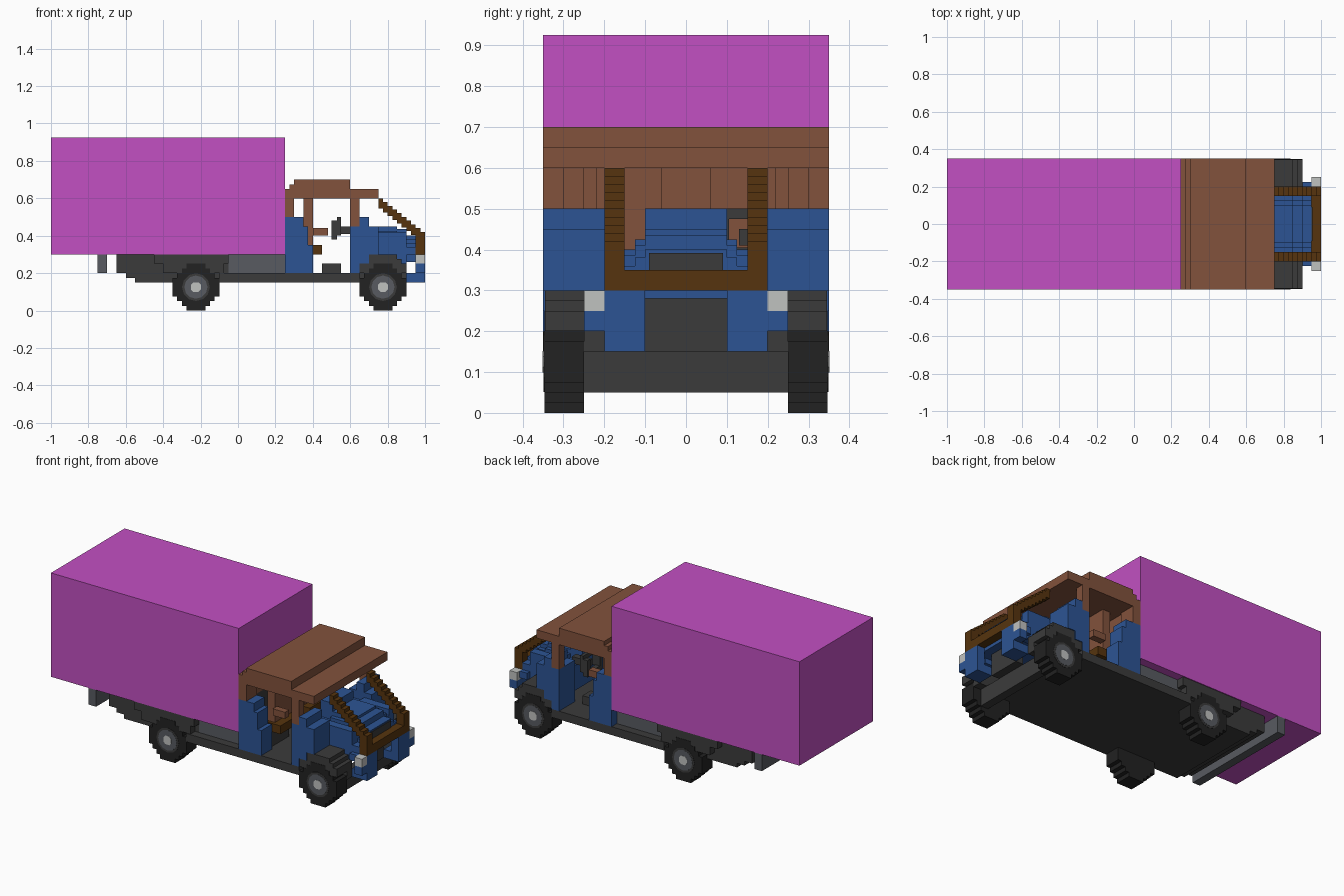
import bpy, bmesh, math

cube = bpy.data.objects.get("Cube")
if cube:
    bpy.data.objects.remove(cube, do_unlink=True)


def material(name, rgb):
    lin = [((c / 255 + 0.055) / 1.055) ** 2.4 if c > 10 else c / 3294 for c in rgb] + [1]
    m = bpy.data.materials.new(name)
    m.use_nodes = True
    m.diffuse_color = lin
    m.node_tree.nodes["Principled BSDF"].inputs["Base Color"].default_value = lin
    return m


MAGENTA = material("magenta", (194, 80, 194))
BROWN = material("brown", (130, 82, 60))
DARK_BROWN = material("dark brown", (86, 52, 14))
BLUE = material("blue", (44, 84, 148))
CHARCOAL = material("charcoal", (59, 59, 59))
RUBBER = material("rubber black", (34, 34, 34))
STEEL = material("steel grey", (88, 91, 97))
LIGHT = material("light grey", (192, 194, 192))


def finish(name, bm, mat):
    bmesh.ops.recalc_face_normals(bm, faces=bm.faces)
    me = bpy.data.meshes.new(name)
    bm.to_mesh(me)
    bm.free()
    me.materials.append(mat)
    ob = bpy.data.objects.new(name, me)
    bpy.context.collection.objects.link(ob)
    return ob


def boxes(name, mat, *specs, mirror=False):
    """Object of blocks (x0, x1, y0, y1, z0, z1), optionally mirrored across y."""
    bm = bmesh.new()
    specs = list(specs)
    if mirror:
        specs += [(a, b, -d, -c, e, f) for a, b, c, d, e, f in specs]
    for x0, x1, y0, y1, z0, z1 in specs:
        vs = bmesh.ops.create_cube(bm, size=1)["verts"]
        for v in vs:
            v.co = ((x0 + x1) / 2 + v.co.x * (x1 - x0),
                    (y0 + y1) / 2 + v.co.y * (y1 - y0),
                    (z0 + z1) / 2 + v.co.z * (z1 - z0))
    return finish(name, bm, mat)


def prism(name, mat, profile, y0, y1):
    """Extrude an (x, z) profile from y0 to y1."""
    bm = bmesh.new()
    face = bm.faces.new([bm.verts.new((x, y0, z)) for x, z in profile])
    ext = bmesh.ops.extrude_face_region(bm, geom=[face])["geom"]
    bmesh.ops.translate(bm, vec=(0, y1 - y0, 0),
                        verts=[g for g in ext if isinstance(g, bmesh.types.BMVert)])
    return finish(name, bm, mat)


def pair(name, mat, profile, y0, y1):
    prism("left_" + name, mat, profile, y0, y1)
    prism("right_" + name, mat, profile, -y1, -y0)


def stepped_disc(cx, cz, quarter):
    """Mirror a quarter outline of steps into a full blocky disc."""
    q = quarter
    pts = q + [(-x, z) for x, z in reversed(q)]
    pts += [(-x, -z) for x, z in q] + [(x, -z) for x, z in reversed(q)]
    return [(cx + x, cz + z) for x, z in pts]


# Cargo box
boxes("cargo_box", MAGENTA, (-1, 0.25, -0.35, 0.35, 0.30, 0.925))

# Wheels with hubs
TYRE = [(0.125, 0.05), (0.1, 0.05), (0.1, 0.075), (0.075, 0.075), (0.075, 0.1),
        (0.05, 0.1), (0.05, 0.125)]
for end, cx in (("front", 0.775), ("rear", -0.225)):
    pair(end + "_wheel", RUBBER, stepped_disc(cx, 0.125, TYRE), 0.25, 0.347)
    ring = [(cx + 0.062 * math.cos(math.radians(a)), 0.125 + 0.062 * math.sin(math.radians(a)))
            for a in range(0, 360, 30)]
    pair(end + "_hub", STEEL if end == "none" else CHARCOAL, [
        (cx + (x - cx) * 1.2, 0.125 + (z - 0.125) * 1.2) for x, z in ring], 0.34, 0.3485)
    pair(end + "_hub_ring", STEEL, ring, 0.34, 0.3495)
    pair(end + "_hub_cap", LIGHT, stepped_disc(cx, 0.125, [(0.026, 0.013), (0.013, 0.026)]), 0.34, 0.351)

# Chassis, bed sides and bumpers
prism("rear_chassis", CHARCOAL, [(-0.65, 0.3), (-0.65, 0.2), (-0.6, 0.2), (-0.6, 0.175),
      (-0.55, 0.175), (-0.55, 0.15), (-0.05, 0.15), (-0.05, 0.3)], -0.3, 0.3)
boxes("floor", CHARCOAL, (-0.1, 0.65, -0.35, 0.35, 0.15, 0.2))
boxes("bed_sides", STEEL, (-0.05, 0.25, -0.3, 0.3, 0.2, 0.3))
boxes("rear_bumper", STEEL, (-0.75, -0.70, -0.35, 0.35, 0.2, 0.3))
boxes("front_axle", CHARCOAL, (0.8, 0.85, -0.25, 0.25, 0.05, 0.15))
boxes("front_chassis", CHARCOAL, (0.65, 0.9, 0.2, 0.25, 0.15, 0.25),
      (0.65, 0.72, 0, 0.25, 0.15, 0.2), mirror=True)
pair("rear_fender", CHARCOAL, [(-0.45, 0.3), (-0.45, 0.25), (-0.4, 0.25), (-0.4, 0.2),
     (-0.075, 0.2), (-0.075, 0.25), (-0.05, 0.25), (-0.05, 0.3)], 0.25, 0.345)
pair("front_fender", CHARCOAL, [(0.65, 0.2), (0.9, 0.2), (0.9, 0.25), (0.875, 0.25),
     (0.875, 0.275), (0.85, 0.275), (0.85, 0.3), (0.65, 0.3)], 0.2, 0.345)

# Roof in two layers with a front visor
prism("roof", BROWN, [(0.25, 0.6), (0.7, 0.6), (0.75, 0.6), (0.75, 0.65), (0.6, 0.65), (0.6, 0.7),
      (0.3, 0.7), (0.3, 0.675), (0.275, 0.675), (0.275, 0.65), (0.25, 0.65)], -0.35, 0.35)
boxes("cab_pillars", BROWN, (0.25, 0.3, 0.25, 0.35, 0.5, 0.6),
      (0.6, 0.65, 0.3, 0.35, 0.45, 0.6), mirror=True)
boxes("cab_back_wall", BROWN, (0.25, 0.29, -0.25, 0.25, 0.5, 0.6))
boxes("cab_lower_back_wall", CHARCOAL, (0.25, 0.29, -0.25, 0.25, 0.2, 0.5))

# Door posts and front cab sides
pair("door_post", BLUE, [(0.25, 0.2), (0.4, 0.2), (0.4, 0.35), (0.375, 0.35), (0.375, 0.45),
     (0.35, 0.45), (0.35, 0.5), (0.25, 0.5)], 0.25, 0.35)
pair("cab_side", BLUE, [(0.6, 0.2), (0.65, 0.2), (0.65, 0.25), (0.7, 0.25), (0.7, 0.3),
     (0.75, 0.3), (0.75, 0.45), (0.7, 0.45), (0.7, 0.5), (0.65, 0.5), (0.65, 0.45),
     (0.6, 0.45)], 0.2, 0.35)
boxes("dashboard", BLUE, (0.62, 0.7, -0.1, 0.1, 0.3, 0.5), (0.62, 0.7, -0.2, 0.2, 0.25, 0.4))

# Hood, rounded by stepped layers
for i, (w, top) in enumerate(((0.2, 0), (0.15, 0.025), (0.125, 0.05), (0.1, 0.075))):
    prism("hood_layer_%d" % (i + 1), BLUE, [(0.7, 0.28), (0.95, 0.28), (0.95, 0.34 + top * 0.8),
          (0.9, 0.34 + top * 0.8), (0.9, 0.36 + top), (0.85, 0.36 + top),
          (0.85, 0.375 + top), (0.7, 0.375 + top)], -w, w)
boxes("hood_sides", BLUE, (0.7, 0.9, 0.15, 0.2, 0.25, 0.42), mirror=True)
prism("hood_vent", CHARCOAL, [(0.945, 0.35), (0.955, 0.35), (0.955, 0.392), (0.945, 0.392)], -0.09, 0.09)

# Nose: grille, blue corner plates and headlights
boxes("grille", CHARCOAL, (0.85, 0.9, -0.1, 0.1, 0.15, 0.3))
boxes("nose_plates", BLUE, (0.95, 1, 0.1, 0.2, 0.15, 0.3), (0.9, 0.95, 0.1, 0.2, 0.15, 0.2),
      (0.95, 1, 0.2, 0.25, 0.2, 0.25), (0.9, 0.95, 0.2, 0.225, 0.26, 0.3), mirror=True)
boxes("headlights", LIGHT, (0.95, 1, 0.2, 0.25, 0.25, 0.3), mirror=True)

# Windscreen frame: stepped diagonals, uprights and cross bar
steps = [(0.75 + 0.025 * i, 0.775 + 0.025 * i, 0.15, 0.2, 0.545 - 0.02 * i, 0.6 - 0.02 * i)
         for i in range(10)]
boxes("windscreen_frame", DARK_BROWN, *steps, (0.95, 1, 0.15, 0.2, 0.3, 0.4), mirror=True)
boxes("frame_cross_bar", DARK_BROWN, (0.95, 1, -0.15, 0.15, 0.3, 0.35))

# Seats, one on each side
boxes("seat_backs", BROWN, (0.35, 0.4, 0.06, 0.22, 0.35, 0.6),
      (0.4, 0.48, 0.2, 0.24, 0.4, 0.44), mirror=True)
boxes("seat_cushions", DARK_BROWN, (0.3, 0.45, 0.04, 0.24, 0.3, 0.35), mirror=True)
boxes("seat_bases", CHARCOAL, (0.3, 0.38, 0.06, 0.22, 0.2, 0.3), mirror=True)

# Steering wheel, column and pedal
boxes("steering_wheel", CHARCOAL, (0.5, 0.53, 0.08, 0.22, 0.38, 0.405),
      (0.53, 0.55, 0.08, 0.22, 0.475, 0.5), (0.5, 0.55, 0.08, 0.105, 0.4, 0.48),
      (0.5, 0.55, 0.195, 0.22, 0.4, 0.48), (0.53, 0.64, 0.13, 0.17, 0.41, 0.45))
boxes("pedals", CHARCOAL, (0.45, 0.55, 0.12, 0.2, 0.2, 0.25))
